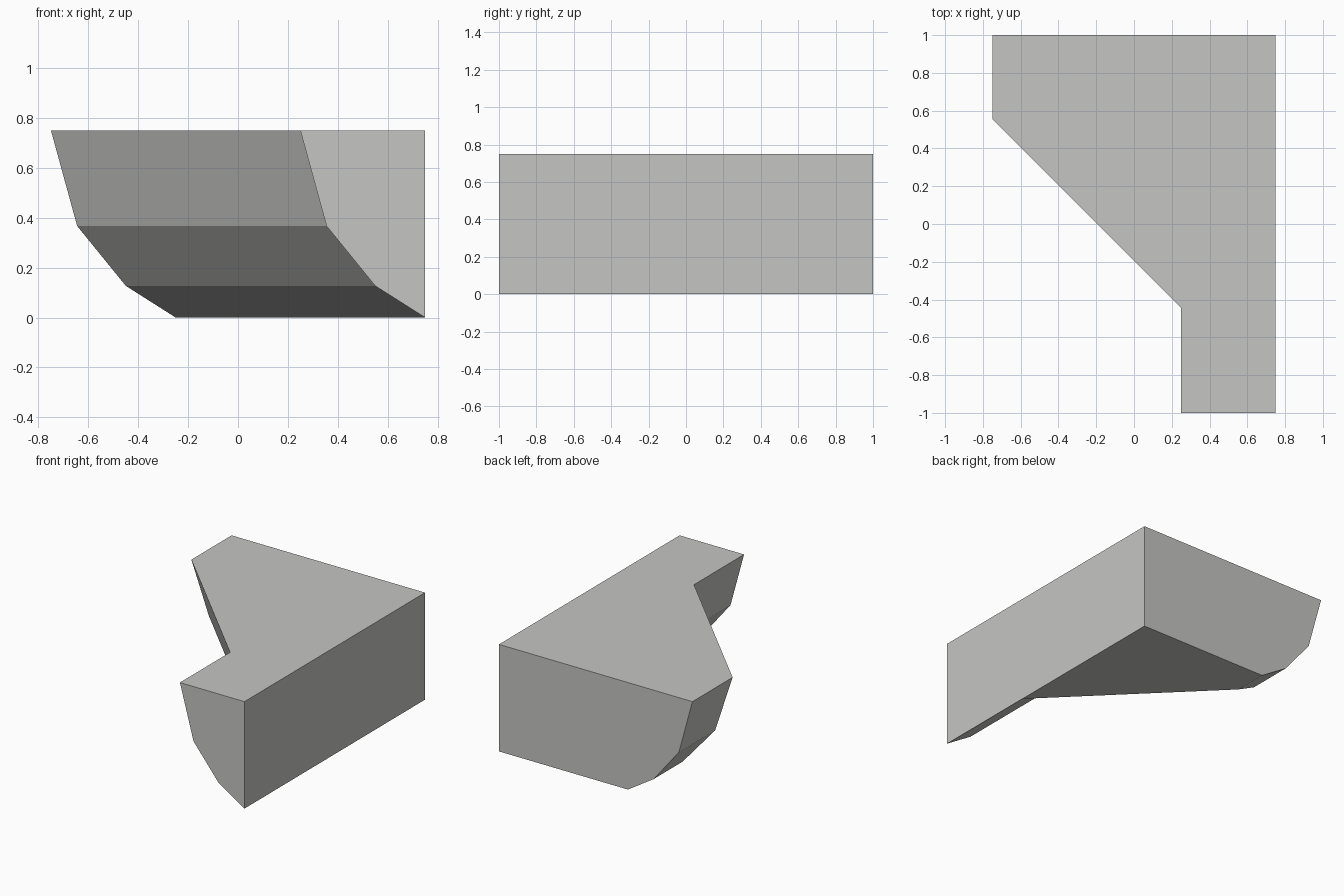
import bpy, bmesh, math

cube = bpy.data.objects.get("Cube")
if cube:
    bpy.data.objects.remove(cube, do_unlink=True)

# Material
grey = bpy.data.materials.new("light_grey")
grey.use_nodes = True
colour = (0.56, 0.56, 0.55, 1)
grey.diffuse_color = colour
grey.node_tree.nodes["Principled BSDF"].inputs["Base Color"].default_value = colour

# Curved-under edge: (inset, height) from the top down to the base
profile = [(0, 0.75), (0.105, 0.367), (0.3, 0.127), (0.5, 0)]
WALL, HEIGHT = 0.75, 0.75
mitre = math.tan(math.radians(22.5))

# Stations along the edge: (x at top, y at top, y shift per inset)
stations = [(-0.75, 1, 0), (-0.75, 0.555, mitre), (0.25, -0.445, mitre), (0.25, -1, 0)]

bm = bmesh.new()
rings = [[bm.verts.new((x + inset, y + shift * inset, z)) for inset, z in profile]
         for x, y, shift in stations]
back_top = bm.verts.new((WALL, 1, HEIGHT))
back_base = bm.verts.new((WALL, 1, 0))
front_top = bm.verts.new((WALL, -1, HEIGHT))

# Sloping strips with mitred corners
for a, b in zip(rings, rings[1:]):
    for i in range(len(profile) - 1):
        bm.faces.new((a[i], a[i + 1], b[i + 1], b[i]))

# Top, base, back, front and straight side
bm.faces.new([r[0] for r in rings] + [front_top, back_top])
bm.faces.new([r[-1] for r in rings[:3]] + [back_base])
bm.faces.new(rings[0] + [back_base, back_top])
bm.faces.new(rings[3] + [front_top])
bm.faces.new((back_top, back_base, rings[2][-1], rings[3][-1], front_top))
bmesh.ops.recalc_face_normals(bm, faces=bm.faces)

mesh = bpy.data.meshes.new("angled_block")
bm.to_mesh(mesh)
bm.free()
mesh.materials.append(grey)
block = bpy.data.objects.new("angled_block", mesh)
bpy.context.collection.objects.link(block)
